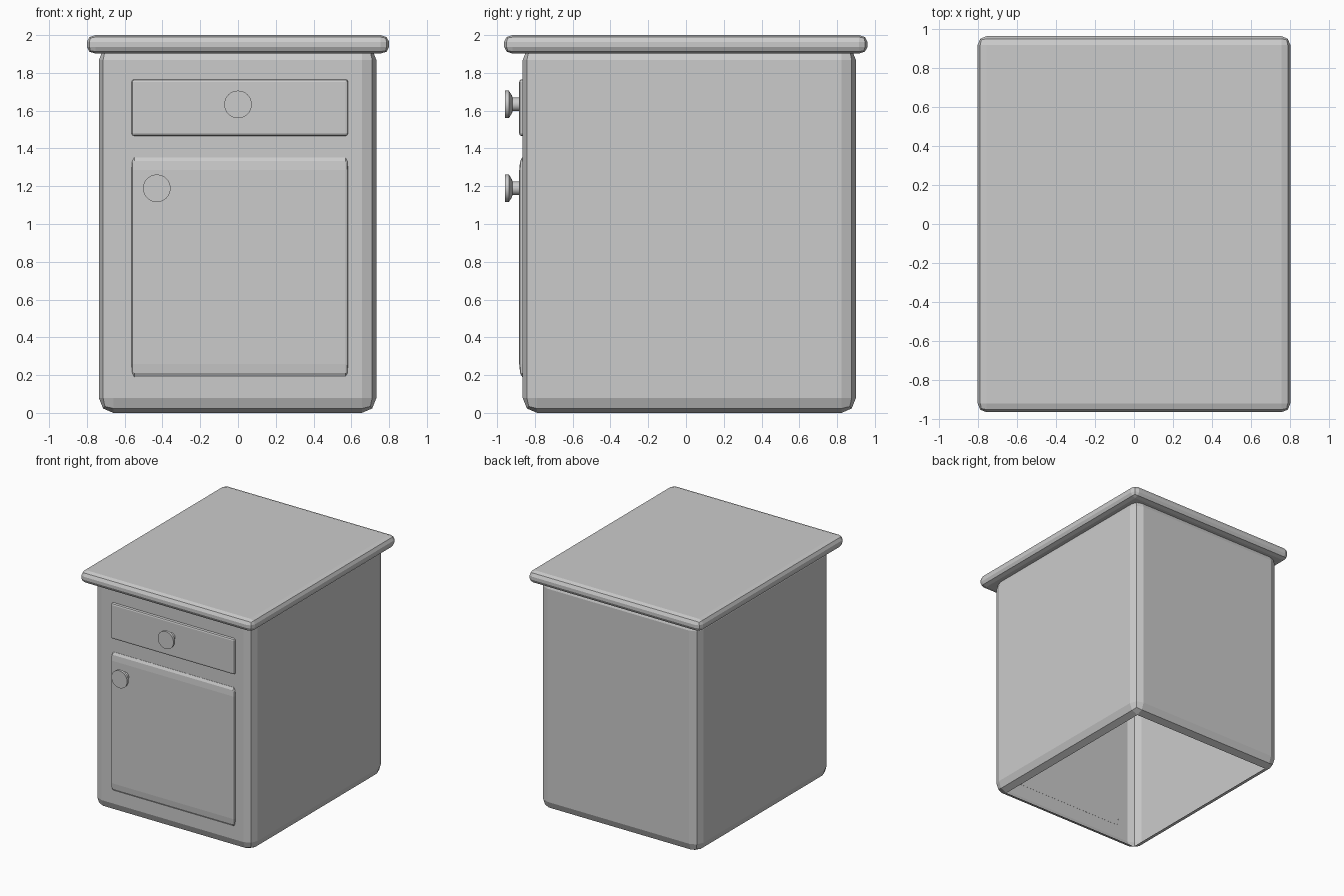
import bpy, bmesh, math
from mathutils import Vector

if "Cube" in bpy.data.objects:
    bpy.data.objects.remove(bpy.data.objects["Cube"])


def box(name, lo, hi, bevel, open_before=None, open_after=None):
    """Box with a two-step rounded edge whose width may differ per axis.
    open_before / open_after: direction of a side removed before / after bevelling."""
    lo, hi, b = Vector(lo), Vector(hi), Vector(bevel)
    bm = bmesh.new()
    bmesh.ops.create_cube(bm, size=1)
    for v in bm.verts:
        v.co = Vector([v.co[i] * (hi[i] - lo[i]) / b[i] for i in range(3)])

    def remove(direction):
        bm.normal_update()
        faces = [f for f in bm.faces if f.normal.dot(Vector(direction)) > 0.99]
        bmesh.ops.delete(bm, geom=faces, context='FACES')

    if open_before:
        remove(open_before)
    edges = [e for e in bm.edges if len(e.link_faces) == 2]
    bmesh.ops.bevel(bm, geom=edges, offset=1, offset_type='OFFSET', segments=2,
                    profile=0.5, affect='EDGES')
    if open_after:
        remove(open_after)
    centre = (lo + hi) / 2
    for v in bm.verts:
        v.co = Vector([v.co[i] * b[i] for i in range(3)])
    bm.normal_update()
    return finish(name, bm, centre)


def finish(name, bm, location):
    mesh = bpy.data.meshes.new(name)
    bm.to_mesh(mesh)
    bm.free()
    obj = bpy.data.objects.new(name, mesh)
    obj.location = location
    bpy.context.collection.objects.link(obj)
    return obj


def knob(name, x, z, sides=32):
    """Turned knob: profile of (radius, y) swept about the y axis."""
    profile = [(0.036, -0.872), (0.036, -0.918), (0.048, -0.922),
               (0.073, -0.938), (0.073, -0.959)]
    bm = bmesh.new()
    rings = [[bm.verts.new((r * math.cos(2 * math.pi * i / sides), y,
                            r * math.sin(2 * math.pi * i / sides)))
              for i in range(sides)] for r, y in profile]
    for a, b in zip(rings, rings[1:]):
        for i in range(sides):
            j = (i + 1) % sides
            bm.faces.new((a[i], a[j], b[j], b[i]))
    bm.faces.new(rings[-1])
    bmesh.ops.recalc_face_normals(bm, faces=bm.faces)
    obj = finish(name, bm, (x, 0, z))
    bpy.ops.object.select_all(action='DESELECT')
    obj.select_set(True)
    bpy.context.view_layer.objects.active = obj
    bpy.ops.object.shade_smooth_by_angle(angle=math.radians(25))
    return obj


# Hollow cabinet shell, open underneath
box("cabinet_body", (-0.737, -0.865, 0), (0.733, 0.90, 1.947), (0.077, 0.077, 0.08),
    open_after=(0, 0, -1))

# Overhanging top slab
box("table_top", (-0.80, -0.963, 1.902), (0.80, 0.961, 2.0), (0.045, 0.045, 0.036))

# Drawer and door fronts, open at the back against the body
box("drawer_front", (-0.564, -0.883, 1.466), (0.583, -0.864, 1.766), (0.015, 0.012, 0.015),
    open_before=(0, 1, 0))
box("door_front", (-0.564, -0.883, 0.19), (0.583, -0.864, 1.353), (0.015, 0.016, 0.068),
    open_before=(0, 1, 0))

# Knobs
knob("drawer_knob", 0.0, 1.633)
knob("door_knob", -0.43, 1.189)
